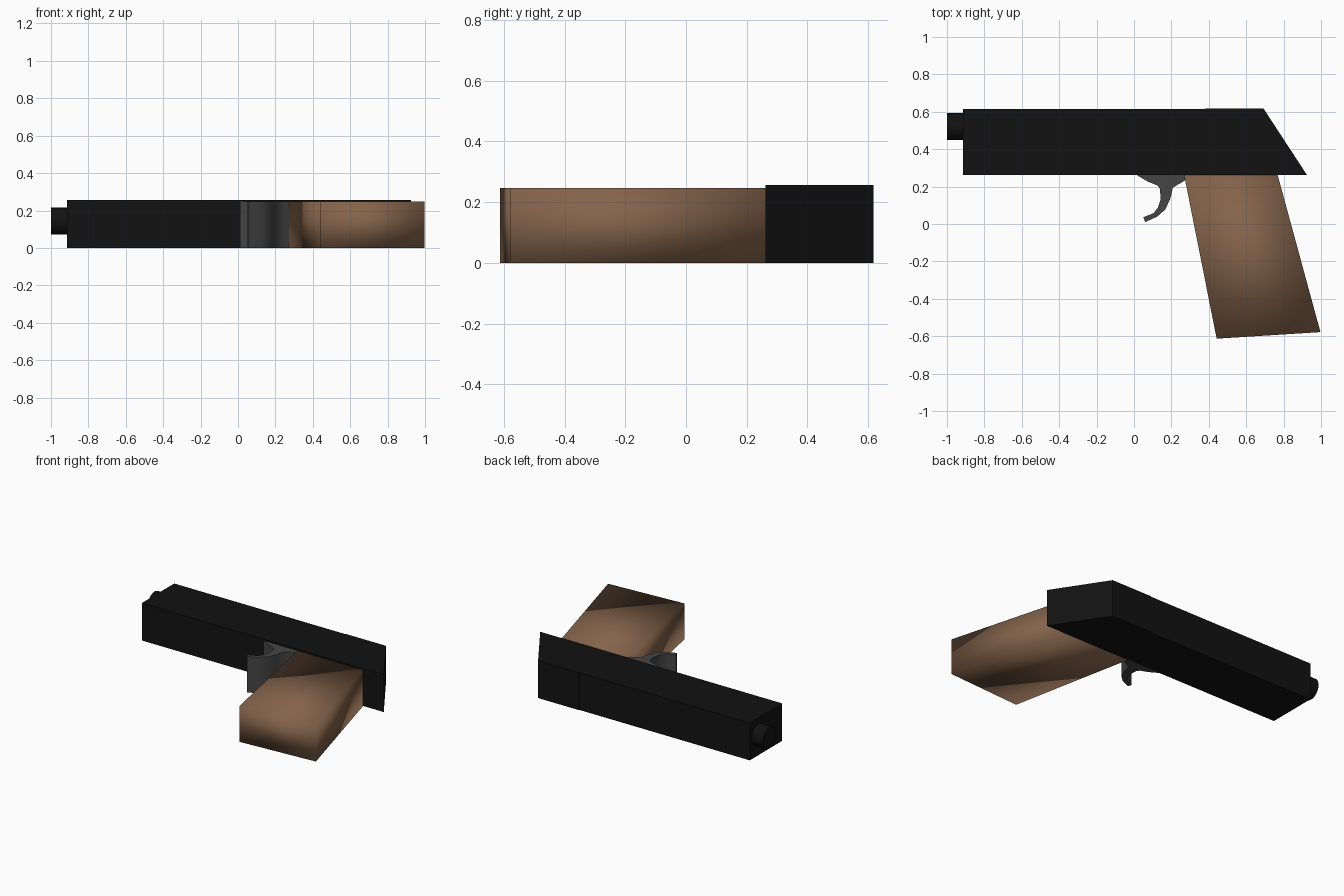
import bpy, bmesh, math

if "Cube" in bpy.data.objects:
    bpy.data.objects.remove(bpy.data.objects["Cube"])


def material(name, rgb):
    m = bpy.data.materials.new(name)
    m.diffuse_color = (*rgb, 1)
    m.use_nodes = True
    m.node_tree.nodes["Principled BSDF"].inputs["Base Color"].default_value = m.diffuse_color
    return m


def plate(name, outline, height, mat, smooth=False):
    """Extrude an XY outline upwards from z = 0."""
    bm = bmesh.new()
    base = bm.faces.new([bm.verts.new((x, y, 0)) for x, y in outline])
    top = bmesh.ops.extrude_face_region(bm, geom=[base])["geom"]
    verts = [g for g in top if isinstance(g, bmesh.types.BMVert)]
    bmesh.ops.translate(bm, verts=verts, vec=(0, 0, height))
    bmesh.ops.recalc_face_normals(bm, faces=bm.faces)
    for f in bm.faces:
        f.smooth = smooth
    mesh = bpy.data.meshes.new(name)
    bm.to_mesh(mesh)
    bm.free()
    ob = bpy.data.objects.new(name, mesh)
    bpy.context.collection.objects.link(ob)
    mesh.materials.append(mat)
    return ob


black = material("black_metal", (0.006, 0.006, 0.006))
grey = material("dark_grey", (0.06, 0.06, 0.06))
brown = material("brown_grip", (0.23, 0.125, 0.07))

# Slide with sloped rear end
plate("slide", [(-0.915, 0.262), (0.925, 0.262), (0.692, 0.618),
                (0.38, 0.618), (0.38, 0.614), (-0.915, 0.614)], 0.257, black)

# Raked grip, softly shaded
plate("grip", [(0.268, 0.262), (0.442, -0.613), (0.997, -0.578),
               (0.768, 0.262)], 0.247, brown, smooth=True)

# Curved trigger with flared root
trigger = plate("trigger", [
    (0.01, 0.264), (0.075, 0.226), (0.125, 0.206), (0.138, 0.19),
    (0.143, 0.135), (0.128, 0.088), (0.105, 0.058), (0.05, 0.036),
    (0.06, 0.01), (0.125, 0.04), (0.168, 0.078), (0.195, 0.138),
    (0.208, 0.195), (0.255, 0.222), (0.32, 0.264)], 0.247, grey)
bpy.context.view_layer.objects.active = trigger
trigger.select_set(True)
bpy.ops.object.shade_smooth_by_angle(angle=math.radians(50))

# Round muzzle
bpy.ops.mesh.primitive_cylinder_add(vertices=32, radius=0.072, depth=0.1,
                                    location=(-0.95, 0.521, 0.143),
                                    rotation=(0, math.pi / 2, 0))
muzzle = bpy.context.object
muzzle.name = "muzzle"
muzzle.data.materials.append(black)
bpy.ops.object.shade_smooth_by_angle(angle=math.radians(30))
